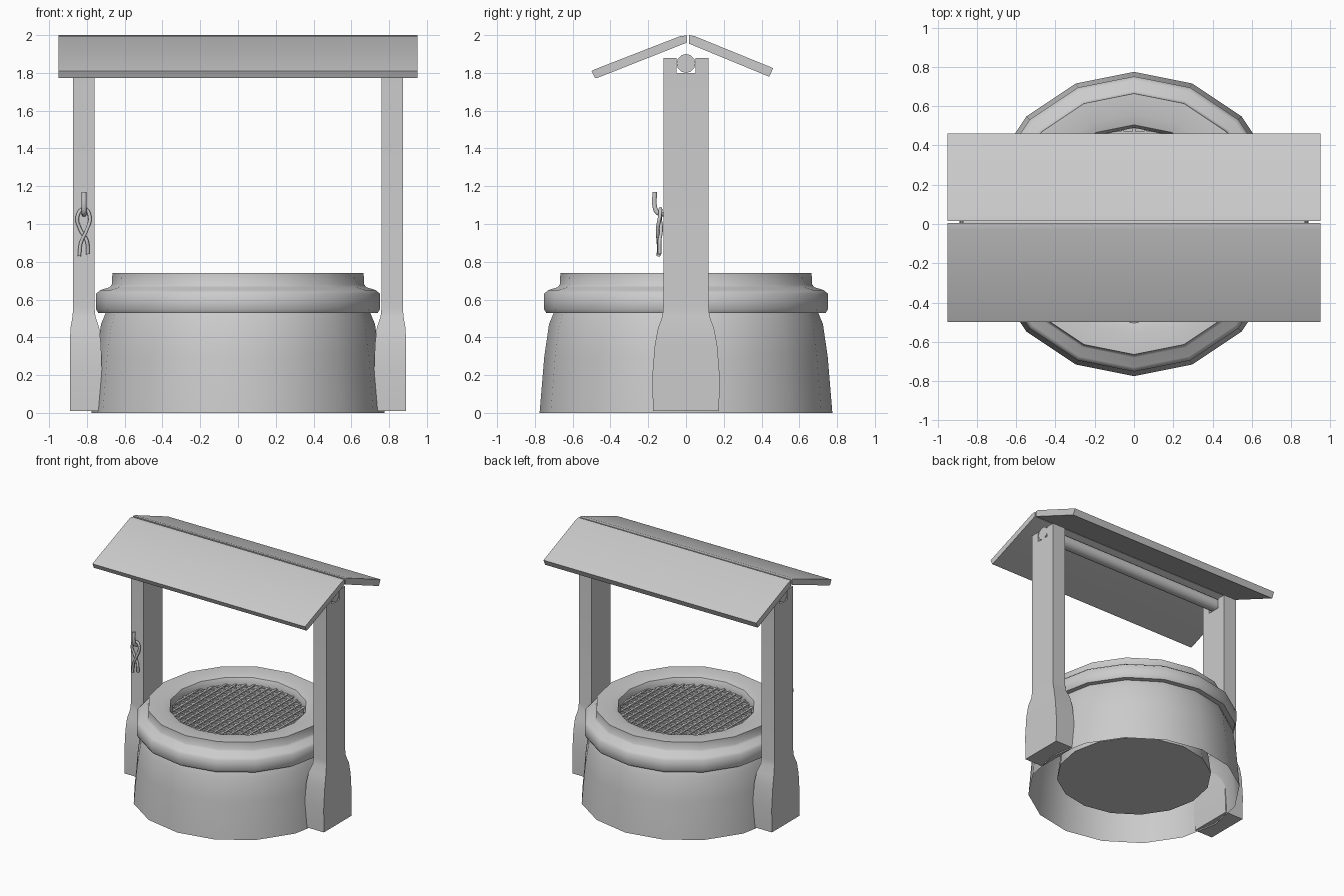
import bpy, bmesh, math
from mathutils import Vector

if "Cube" in bpy.data.objects:
    bpy.data.objects.remove(bpy.data.objects["Cube"])


def make(name, bm, angle=35):
    bmesh.ops.recalc_face_normals(bm, faces=bm.faces)
    me = bpy.data.meshes.new(name)
    bm.to_mesh(me)
    bm.free()
    ob = bpy.data.objects.new(name, me)
    bpy.context.collection.objects.link(ob)
    bpy.ops.object.select_all(action='DESELECT')
    bpy.context.view_layer.objects.active = ob
    ob.select_set(True)
    bpy.ops.object.shade_smooth_by_angle(angle=math.radians(angle))
    return ob


def loft(bm, rings, caps=(True, True)):
    loops = [[bm.verts.new(p) for p in r] for r in rings]
    for a, b in zip(loops, loops[1:]):
        n = len(a)
        for i in range(n):
            bm.faces.new((a[i], a[(i + 1) % n], b[(i + 1) % n], b[i]))
    if caps[0]:
        bm.faces.new(loops[0])
    if caps[1]:
        bm.faces.new(loops[-1])


def circle(r, z, n=16):
    return [(r * math.cos(2 * math.pi * i / n), r * math.sin(2 * math.pi * i / n), z) for i in range(n)]


def rect(x0, x1, y0, y1, z):
    return [(x0, y0, z), (x1, y0, z), (x1, y1, z), (x0, y1, z)]


def tube(name, pts, radius):
    cu = bpy.data.curves.new(name, 'CURVE')
    cu.dimensions = '3D'
    cu.bevel_depth = radius
    cu.bevel_resolution = 1
    cu.resolution_u = 4
    cu.use_fill_caps = True
    sp = cu.splines.new('BEZIER')
    sp.bezier_points.add(len(pts) - 1)
    for bp, p in zip(sp.bezier_points, pts):
        bp.co = p
        bp.handle_left_type = bp.handle_right_type = 'AUTO'
    ob = bpy.data.objects.new(name, cu)
    bpy.context.collection.objects.link(ob)


# Well body: outer wall, rounded rim, inner shaft and raised floor; open underneath
profile = [(.775, 0), (.75, .3), (.725, .47), (.70, .53), (.74, .53), (.752, .55),
           (.752, .63), (.73, .65), (.68, .665), (.668, .68), (.665, .74), (.56, .74),
           (.505, .725), (.49, .69), (.50, .60), (.565, .12)]
bm = bmesh.new()
loft(bm, [circle(r, z) for r, z in profile], (False, True))
make("well_body", bm, 50)

# Safety grate: crossed rods trimmed to the round opening
bm = bmesh.new()
R, t = .495, .008
for i in range(-8, 9):
    d = i * .058
    h = math.sqrt(R * R - d * d)
    loft(bm, [rect(-h, h, d - t, d + t, .664), rect(-h, h, d - t, d + t, .674)])
    loft(bm, [rect(d - t, d + t, -h, h, .668), rect(d - t, d + t, -h, h, .678)])
make("grate", bm)

# Posts with flared feet and a forked top (z, half depth, inner x, outer x)
levels = [(.01, .175, .73, .89), (.20, .178, .72, .89), (.36, .165, .725, .89),
          (.45, .148, .735, .887), (.51, .125, .755, .876), (.56, .12, .76, .873),
          (1.80, .12, .76, .873)]
for side, s in (("left", -1), ("right", 1)):
    bm = bmesh.new()
    loft(bm, [rect(s * a, s * b, -w, w, z) for z, w, a, b in levels])
    for y0, y1 in ((-.12, -.05), (.05, .12)):
        loft(bm, [rect(s * .76, s * .873, y0, y1, z) for z in (1.80, 1.88)])
    make(side + "_post", bm)

# Crossbar resting in the forks
bm = bmesh.new()
loft(bm, [[(x, p[0], 1.85 + p[1]) for p in circle(.05, 0, 12)] for x in (-.87, .87)])
make("crossbar", bm)

# Roof boards
boards = {
    "front_roof": [(.004, 1.998), (-.03, 1.995), (-.485, 1.818), (-.5, 1.81), (-.482, 1.772), (-.465, 1.775), (.004, 1.96)],
    "back_roof": [(.015, 2.0), (.045, 1.995), (.462, 1.825), (.44, 1.78), (.015, 1.955)],
}
for name, prof in boards.items():
    bm = bmesh.new()
    loft(bm, [[(x, y, z) for y, z in prof] for x in (-.95, .95)])
    make(name, bm)

# Hook and knotted rope on the front of the left post
tube("hook", [(-.815, -.165, 1.17), (-.815, -.165, 1.09), (-.815, -.15, 1.06), (-.815, -.11, 1.05)], .014)
tube("rope", [(-.84, -.145, .83), (-.832, -.145, .90), (-.80, -.15, .97), (-.785, -.138, 1.04),
              (-.815, -.135, 1.08), (-.85, -.138, 1.04), (-.835, -.132, .97), (-.80, -.14, .91),
              (-.795, -.14, .84)], .010)
